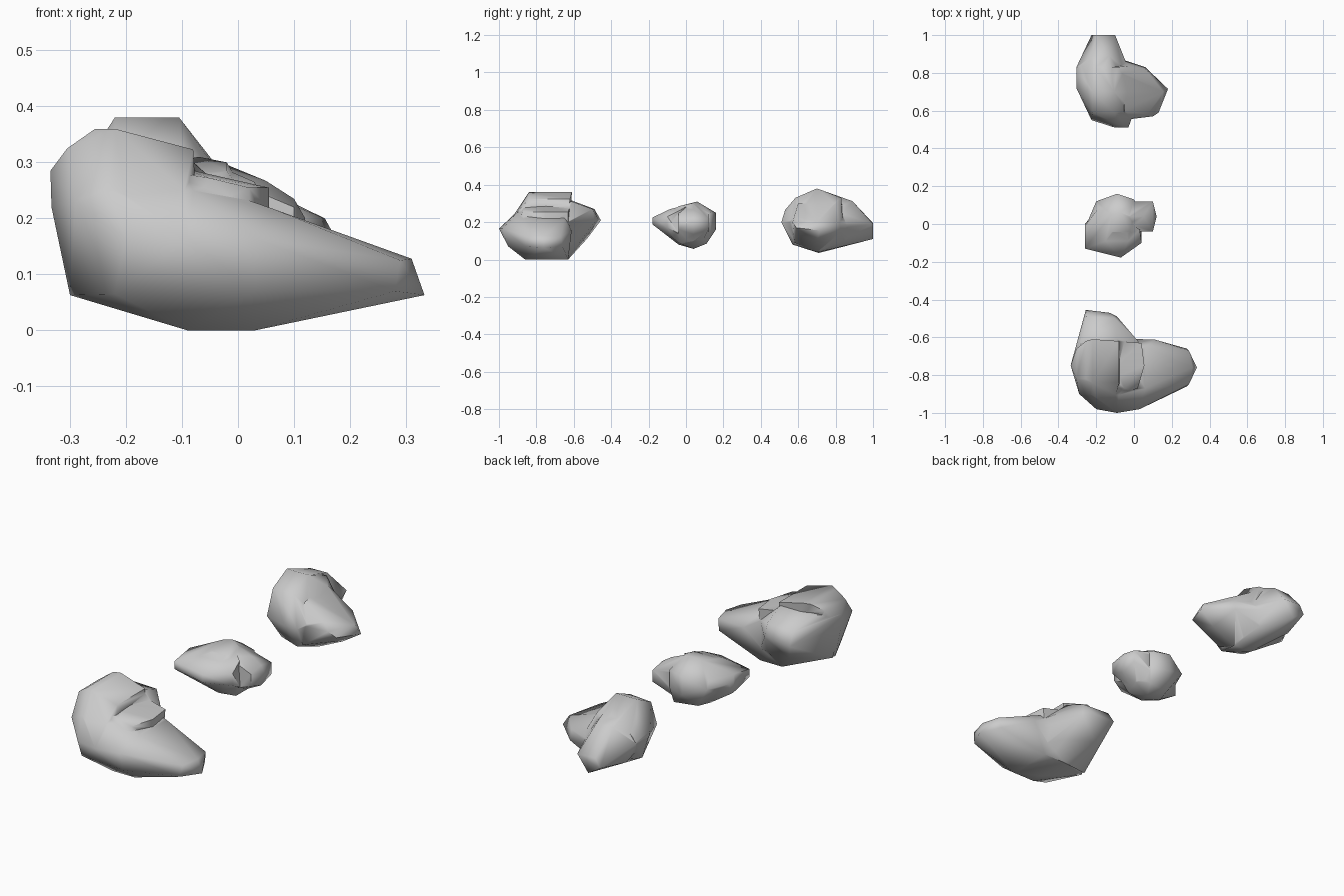
import bpy, bmesh, math


def hull(name, points):
    """One faceted lump: the convex hull of a few corner points."""
    bm = bmesh.new()
    for p in points:
        bm.verts.new(p)
    res = bmesh.ops.convex_hull(bm, input=bm.verts[:])
    junk = {v for v in res["geom_interior"] + res["geom_unused"]
            if isinstance(v, bmesh.types.BMVert)}
    bmesh.ops.delete(bm, geom=list(junk), context='VERTS')
    bmesh.ops.recalc_face_normals(bm, faces=bm.faces[:])
    mesh = bpy.data.meshes.new(name)
    bm.to_mesh(mesh)
    bm.free()
    ob = bpy.data.objects.new(name, mesh)
    bpy.context.collection.objects.link(ob)
    return ob


def rock(name, *lumps):
    """Fuse several lumps into one stone and smooth its soft edges."""
    body = hull(name, lumps[0])
    for pts in lumps[1:]:
        part = hull(name + "_lump", pts)
        mod = body.modifiers.new("fuse", 'BOOLEAN')
        mod.operation, mod.solver, mod.object = 'UNION', 'EXACT', part
        bpy.context.view_layer.objects.active = body
        bpy.ops.object.modifier_apply(modifier=mod.name)
        bpy.data.objects.remove(part)
    # Weld slivers left by the fusing
    bm = bmesh.new()
    bm.from_mesh(body.data)
    bmesh.ops.remove_doubles(bm, verts=bm.verts[:], dist=.004)
    bm.to_mesh(body.data)
    bm.free()
    bpy.ops.object.select_all(action='DESELECT')
    body.select_set(True)
    bpy.context.view_layer.objects.active = body
    bpy.ops.object.shade_smooth_by_angle(angle=math.radians(65))


# Large front rock: sloping body, high crown, back shoulder, stepped ledge
body = [(.333, -.76, .063), (.28, -.86, .07), (.28, -.66, .07), (.31, -.76, .128),
        (.29, -.85, .125), (.29, -.67, .125), (.06, -.87, .218), (.06, -.65, .215),
        (.11, -.612, .15), (.03, -.98, .165), (-.2, -.98, .165), (-.09, -1, .165),
        (.03, -.86, 0), (-.09, -.86, 0), (-.09, -.63, 0), (.03, -.63, 0),
        (-.3, -.75, .063), (-.22, -.92, .065), (-.29, -.9, .23), (-.333, -.75, .22),
        (-.29, -.6, .2), (-.09, -.87, .27), (-.09, -.65, .265), (.03, -.95, .07),
        (-.08, -.905, .25), (-.23, -.905, .255)]
crown = [(-.333, -.75, .22), (-.335, -.75, .285), (-.305, -.82, .325), (-.305, -.66, .325),
         (-.255, -.82, .36), (-.255, -.62, .36), (-.22, -.84, .36), (-.22, -.61, .36),
         (-.08, -.84, .323), (-.08, -.62, .323), (-.29, -.9, .23), (-.095, -.905, .252),
         (-.2, -.92, .24), (-.07, -.86, .15), (-.07, -.64, .15),
         (-.22, -.92, .065), (-.3, -.75, .063), (-.09, -.8, 0), (-.09, -.63, 0)]
shoulder = [(-.255, -.455, .21), (-.13, -.47, .22), (-.09, -.49, .2), (-.25, -.49, .27),
            (-.1, -.5, .27), (-.27, -.61, .315), (-.09, -.61, .31), (.03, -.63, .2),
            (-.29, -.6, .24), (-.2, -.53, .11), (-.05, -.57, .09), (-.09, -.63, 0),
            (.03, -.63, .06), (-.3, -.73, .063), (-.333, -.75, .22), (-.333, -.74, .28),
            (-.1, -.75, .3)]
ledge = [(-.1, -.87, .28), (-.05, -.87, .272), (.02, -.87, .255), (.055, -.75, .255),
         (.04, -.63, .255), (-.08, -.62, .28), (-.1, -.75, .29), (.02, -.87, .2),
         (.055, -.75, .18), (.03, -.63, .15), (-.1, -.91, .2), (-.1, -.62, .12)]
rock("front_rock", body, crown, shoulder, ledge)

# Small middle rock: rounded core, pointed left wing, blunt right lobe
core = [(-.2, .12, .2), (-.09, .16, .16), (-.09, .16, .25), (0, .13, .16), (0, .13, .25),
        (-.07, .06, .31), (-.12, .05, .3), (-.02, .03, .3), (-.12, -.04, .28), (-.02, -.04, .285),
        (-.05, .04, .057), (-.13, .09, .09), (-.01, .11, .085), (-.08, -.04, .08),
        (.01, -.03, .085), (-.15, .02, .085), (.04, -.08, .2), (-.05, -.09, .13),
        (-.26, -.02, .2), (.03, .05, .1), (-.07, -.14, .2), (-.2, -.1, .2)]
wing = [(-.26, -.13, .185), (-.26, -.13, .225), (-.26, 0, .155), (-.26, -.01, .245),
        (-.15, -.13, .17), (-.07, -.178, .187), (-.07, -.178, .225), (.04, -.1, .17),
        (.04, -.1, .23), (-.15, -.09, .265), (-.03, -.09, .268), (-.08, -.04, .08),
        (-.15, .02, .085), (-.05, .03, .3), (-.12, .05, .3), (.04, -.04, .14),
        (.03, -.03, .265), (-.16, .12, .22)]
lobe = [(.12, .04, .2), (.1, .12, .16), (.1, .12, .22), (.1, -.04, .16), (.1, -.04, .22),
        (.1, .04, .235), (.05, .04, .267), (.1, .04, .135), (-.03, .12, .26),
        (-.03, .12, .14), (-.03, -.04, .275), (-.03, -.04, .11), (-.03, .04, .3),
        (-.05, .04, .06), (-.04, .08, .08)]
rock("middle_rock", core, wing, lobe)

# Back rock: domed body, tapering back ridge, low right lobe
dome = [(-.22, .7, .38), (-.105, .7, .38), (-.2, .83, .335), (-.09, .83, .33), (-.305, .72, .25),
        (-.305, .83, .24), (-.29, .76, .13), (-.225, .55, .2), (-.22, .59, .325),
        (-.1, .51, .2), (-.03, .51, .2), (-.09, .53, .265), (-.1, .585, .33), (-.13, .71, .035),
        (-.04, .71, .04), (-.07, .57, .08), (-.18, .6, .09), (.01, .62, .22), (.02, .7, .22),
        (0, .84, .17), (-.1, .85, .085)]
ridge = [(-.225, 1, .15), (-.2, 1, .195), (-.16, 1, .11), (-.1, 1, .19), (-.22, .89, .31),
         (-.13, .89, .312), (-.305, .83, .23), (-.305, .72, .23), (-.075, .88, .2),
         (-.15, .87, .085), (-.26, .84, .13), (-.22, .7, .38), (-.105, .7, .38),
         (-.13, .71, .035), (-.04, .71, .04), (-.02, .8, .2)]
side = [(.06, .83, .15), (.06, .82, .2), (.18, .715, .155), (.155, .7, .2), (.13, .59, .17),
        (.1, .57, .2), (.07, .58, .235), (.08, .7, .235), (.09, .7, .1), (.07, .61, .125),
        (0, .84, .19), (0, .6, .22), (-.05, .6, .3), (-.06, .8, .3), (-.04, .7, .04),
        (-.06, .55, .2), (-.05, .58, .09), (-.09, .88, .18), (-.1, .85, .09)]
rock("back_rock", dome, ridge, side)
